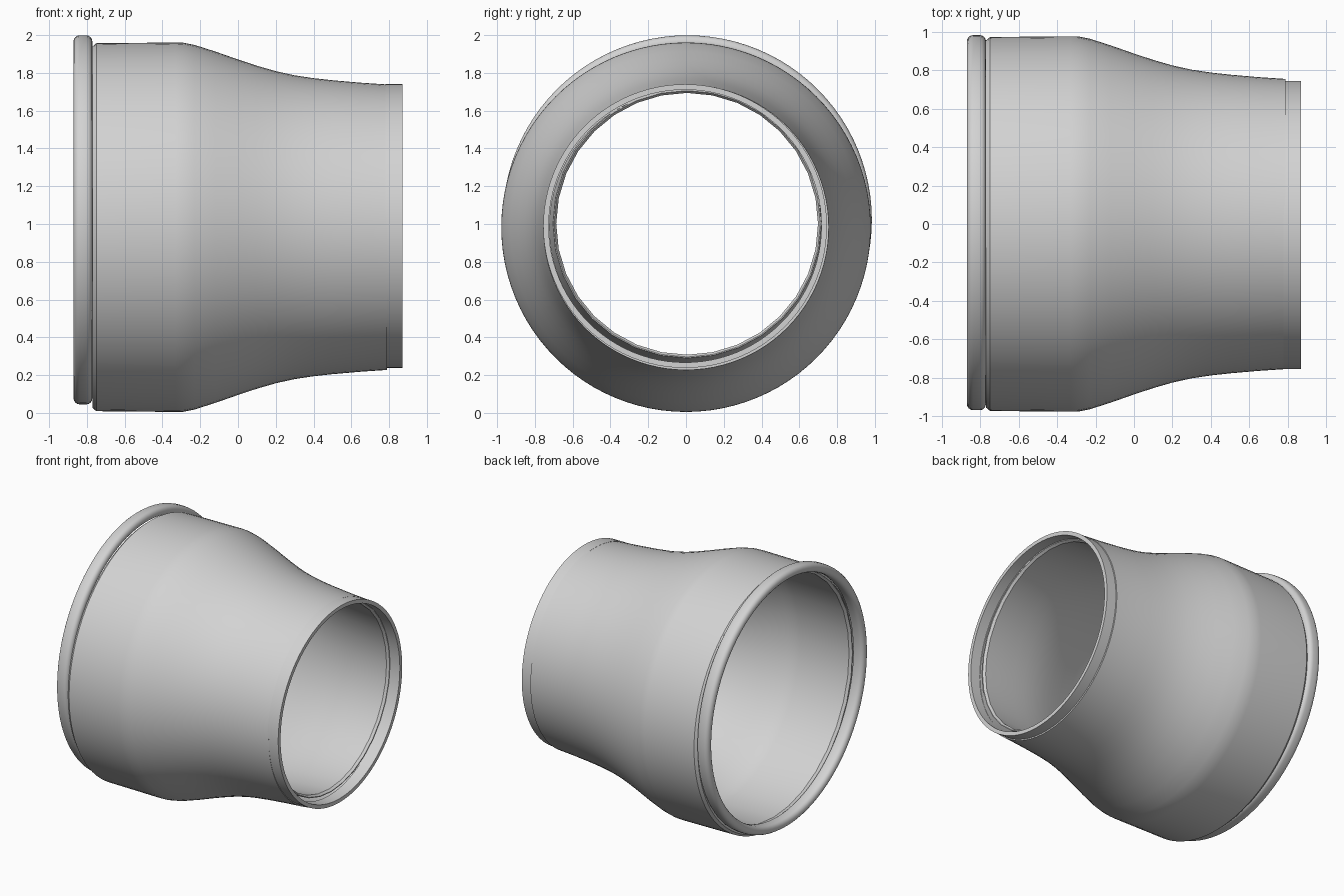
import bpy, math

cube = bpy.data.objects.get("Cube")
if cube:
    bpy.data.objects.remove(cube, do_unlink=True)

grey = bpy.data.materials.new("light_grey")
grey.use_nodes = True
colour = (0.65, 0.65, 0.65, 1)
grey.diffuse_color = colour
grey.node_tree.nodes["Principled BSDF"].inputs["Base Color"].default_value = colour


def lathe(name, profile, cy, cz, sides=96):
    """Spin a closed (x, radius) profile around a line parallel to x."""
    n = len(profile)
    verts, faces = [], []
    for i in range(sides):
        a = math.tau * i / sides
        verts += [(x, cy + r * math.cos(a), cz + r * math.sin(a)) for x, r in profile]
        j = (i + 1) % sides
        faces += [(i * n + k, i * n + (k + 1) % n, j * n + (k + 1) % n, j * n + k)
                  for k in range(n)]
    mesh = bpy.data.meshes.new(name)
    mesh.from_pydata(verts, [], faces)
    mesh.materials.append(grey)
    obj = bpy.data.objects.new(name, mesh)
    bpy.context.collection.objects.link(obj)
    bpy.ops.object.select_all(action="DESELECT")
    bpy.context.view_layer.objects.active = obj
    obj.select_set(True)
    bpy.ops.object.mode_set(mode="EDIT")
    bpy.ops.mesh.select_all(action="SELECT")
    bpy.ops.mesh.normals_make_consistent(inside=False)
    bpy.ops.object.mode_set(mode="OBJECT")
    bpy.ops.object.shade_smooth_by_angle(angle=math.radians(30))


def offset(points, depth):
    return [(x, r - depth) for x, r in points]


# Reducer body: wide straight sleeve, S-shaped taper, narrow sleeve
sleeve = [(-0.75, 0.974), (-0.33, 0.978), (-0.29, 0.977),
          (-0.23, 0.965), (-0.12, 0.930), (0.0, 0.888), (0.1, 0.855),
          (0.2, 0.826), (0.3, 0.804), (0.4, 0.789), (0.5, 0.778),
          (0.65, 0.765), (0.77, 0.757)]
outer = [(-0.77, 0.957)] + sleeve + [(0.79, 0.756)]
inner = [(-0.77, 0.935)] + offset(sleeve, 0.035) + [(0.79, 0.722)]
lathe("reducer_body", outer + inner[::-1], 0, 0.983)

# Inner liner, set slightly off the body's axis, with chamfered mouths
back = [(-0.768, 0.93)] + offset(sleeve, 0.045) + [(0.788, 0.711)]
bore = [(-0.768, 0.925)] + offset(sleeve, 0.064) + [(0.788, 0.705)]
lathe("inner_liner", back + bore[::-1], 0.006, 1.001, 32)

# Rounded bead around the wide mouth
bead, half_width, half_depth, rad = [], 0.05, 0.034, 0.033
for sx, sr, start in ((1, 1, 0), (-1, 1, 90), (-1, -1, 180), (1, -1, 270)):
    for step in range(5):
        a = math.radians(start + 22.5 * step)
        bead.append((-0.821 + sx * (half_width - rad) + rad * math.cos(a),
                     0.943 + sr * (half_depth - rad) + rad * math.sin(a)))
lathe("mouth_bead", bead, 0.007, 1.022)

# Thin collar on the narrow mouth
lathe("narrow_collar", [(0.78, 0.751), (0.87, 0.751), (0.87, 0.722), (0.78, 0.722)],
      -0.005, 0.989)
